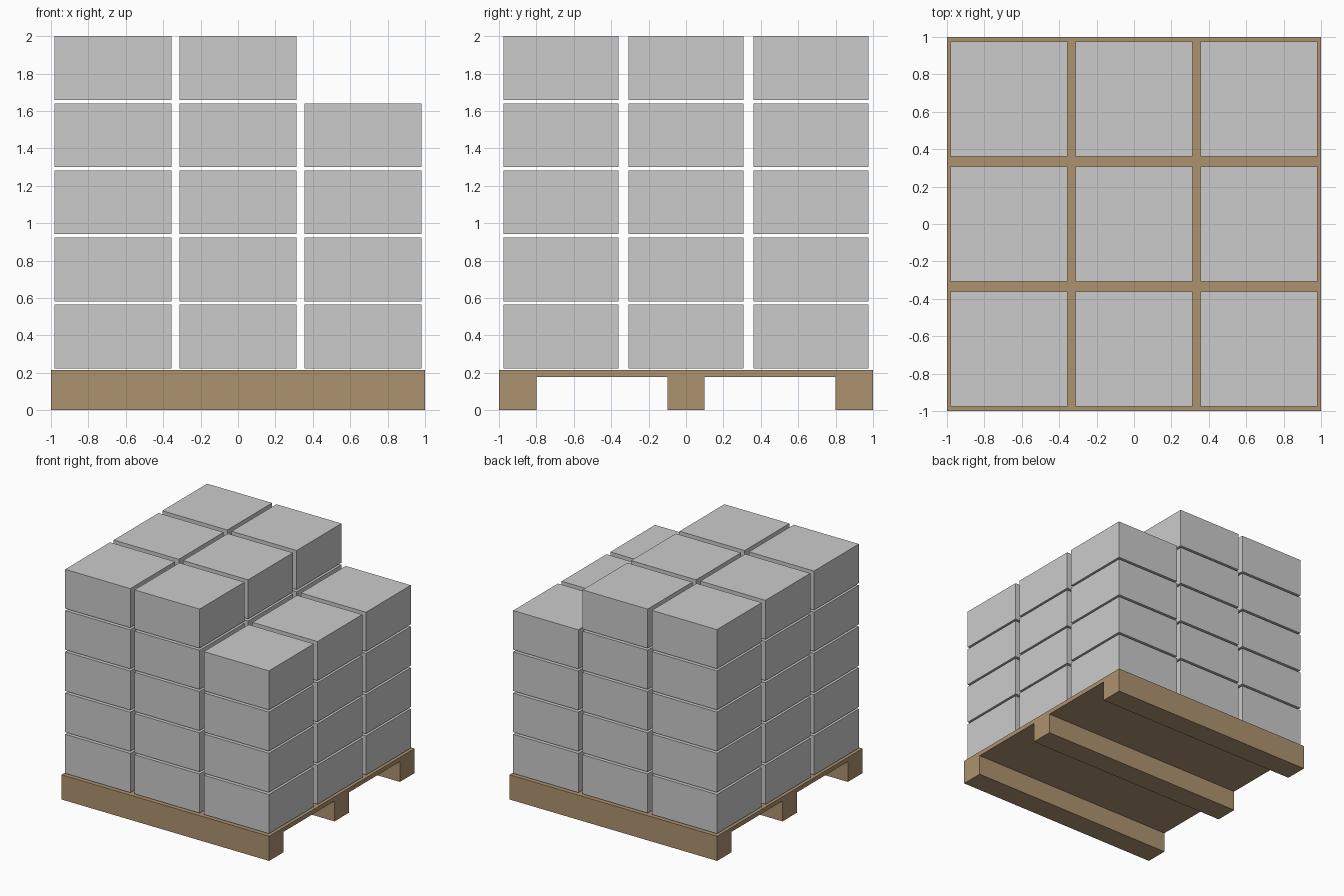
import bpy, bmesh

if "Cube" in bpy.data.objects:
    bpy.data.objects.remove(bpy.data.objects["Cube"])

wood = bpy.data.materials.new("wood")
wood.diffuse_color = (0.42, 0.29, 0.16, 1)
wood.use_nodes = True
wood.node_tree.nodes["Principled BSDF"].inputs["Base Color"].default_value = wood.diffuse_color


def add_object(name, bm):
    bmesh.ops.recalc_face_normals(bm, faces=bm.faces)
    mesh = bpy.data.meshes.new(name)
    bm.to_mesh(mesh)
    bm.free()
    obj = bpy.data.objects.new(name, mesh)
    bpy.context.collection.objects.link(obj)
    return obj


# Pallet: deck with three runners, one side profile (y, z) extruded along x
DECK_TOP, DECK_BOTTOM = 0.215, 0.177
profile = [(-1, DECK_TOP), (-1, 0), (-0.8, 0), (-0.8, DECK_BOTTOM),
           (-0.1, DECK_BOTTOM), (-0.1, 0), (0.1, 0), (0.1, DECK_BOTTOM),
           (0.8, DECK_BOTTOM), (0.8, 0), (1, 0), (1, DECK_TOP)]
bm = bmesh.new()
side = bm.faces.new([bm.verts.new((-1, y, z)) for y, z in profile])
ext = bmesh.ops.extrude_face_region(bm, geom=[side], use_keep_orig=True)
moved = [v for v in ext["geom"] if isinstance(v, bmesh.types.BMVert)]
bmesh.ops.translate(bm, verts=moved, vec=(2, 0, 0))
pallet = add_object("pallet", bm)
pallet.data.materials.append(wood)

# Boxes: 3 x 3 columns, five layers, right-hand row missing on the top layer
SIZE = (0.627, 0.616, 0.341)
PITCH, LAYER, FIRST = 0.668, 0.359, 0.223
for layer in range(5):
    for col in range(3):
        if layer == 4 and col == 2:
            continue
        for row in range(3):
            bm = bmesh.new()
            bmesh.ops.create_cube(bm, size=1)
            bmesh.ops.scale(bm, vec=SIZE, verts=bm.verts)
            box = add_object(f"box_{layer}_{col}_{row}", bm)
            box.location = ((col - 1) * PITCH, (row - 1) * PITCH,
                            FIRST + SIZE[2] / 2 + layer * LAYER)
